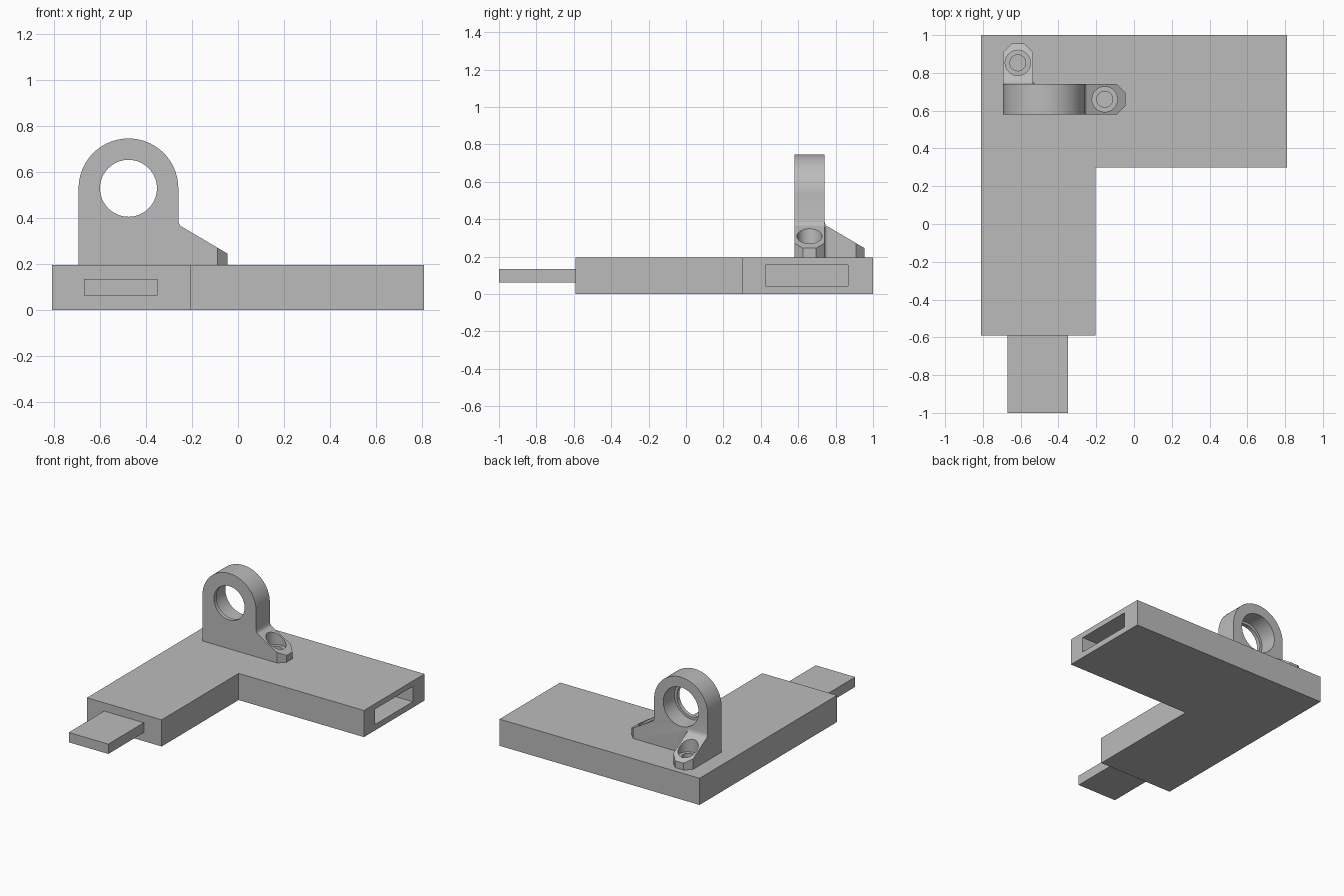
import bpy, bmesh, math
from mathutils import Vector

old = bpy.data.objects.get("Cube")
if old:
    bpy.data.objects.remove(old, do_unlink=True)

grey = bpy.data.materials.new("plain grey")
grey.use_nodes = True
colour = (0.5, 0.5, 0.5, 1)
grey.diffuse_color = colour
grey.node_tree.nodes["Principled BSDF"].inputs["Base Color"].default_value = colour

# Axis orders: (profile first, profile second, extrusion) as x, y, z indices
ORDER = {"x": (1, 2, 0), "y": (0, 2, 1), "z": (0, 1, 2)}


def prism(name, points, axis, low, high, chamfer=None):
    """Extrude a 2D profile; chamfer cuts upright edges at the far end (index, value)."""
    bm = bmesh.new()
    a, b, c = ORDER[axis]

    def vert(p, h):
        co = Vector()
        co[a], co[b], co[c] = p[0], p[1], h
        return bm.verts.new(co)

    face = bm.faces.new([vert(p, low) for p in points])
    top = bmesh.ops.extrude_face_region(bm, geom=[face])["geom"]
    shift = Vector()
    shift[c] = high - low
    bmesh.ops.translate(bm, vec=shift, verts=[v for v in top if isinstance(v, bmesh.types.BMVert)])
    bmesh.ops.recalc_face_normals(bm, faces=bm.faces)
    if chamfer:
        i, value = chamfer
        ends = [e for e in bm.edges
                if all(abs(v.co[i] - value) < 1e-4 for v in e.verts)
                and abs(e.verts[0].co.z - e.verts[1].co.z) > 0.01]
        bmesh.ops.bevel(bm, geom=ends, offset=0.045, segments=1, affect="EDGES")
    mesh = bpy.data.meshes.new(name)
    bm.to_mesh(mesh)
    bm.free()
    mesh.materials.append(grey)
    obj = bpy.data.objects.new(name, mesh)
    bpy.context.collection.objects.link(obj)
    return obj


def box(name, x0, x1, y0, y1, z0, z1):
    return prism(name, [(x0, y0), (x1, y0), (x1, y1), (x0, y1)], "z", z0, z1)


def arc(cx, cy, r, start, end, steps):
    angles = [math.radians(start + (end - start) * i / steps) for i in range(steps + 1)]
    return [(cx + r * math.cos(t), cy + r * math.sin(t)) for t in angles]


def cylinder(name, centre, r, axis, low, high):
    return prism(name, arc(*centre, r, 0, 360, 64)[:-1], axis, low, high)


def combine(target, tool, operation):
    """Apply a boolean and remove the tool."""
    mod = target.modifiers.new(operation.title(), "BOOLEAN")
    mod.operation, mod.solver, mod.object = operation, "EXACT", tool
    bpy.ops.object.select_all(action="DESELECT")
    bpy.context.view_layer.objects.active = target
    target.select_set(True)
    bpy.ops.object.modifier_apply(modifier=mod.name)
    bpy.data.objects.remove(tool, do_unlink=True)


# L-shaped base with a socket in its left end
TOP = 0.195
base = prism("base", [(-0.81, -0.59), (-0.205, -0.59), (-0.205, 0.3), (0.81, 0.3),
                      (0.81, 1), (-0.81, 1)], "z", 0, TOP)
combine(base, box("socket_cutter", 0.38, 0.9, 0.425, 0.865, 0.043, 0.155), "DIFFERENCE")

# Tongue at the front
box("tongue", -0.67, -0.35, -1, -0.59, 0.063, 0.135)

# Ring bracket with a sloping foot on its left
ring = (-0.477, 0.53)
foot_slope = [(0, 0.39), (0.003, 0.377), (0.009, 0.367), (0.02, 0.36), (0.215, 0.245), (0.215, TOP)]
side = -0.26
profile = [(-0.694, TOP)] + arc(*ring, 0.217, 180, 0, 48)
profile += [(side + d, z) for d, z in foot_slope]
bracket = prism("ring_bracket", profile, "y", 0.58, 0.74, (0, side + 0.215))

# Second foot at the back, with a small fillet against the ring wall
back = [(0.70, TOP), (0.70, 0.39)] + [(0.74 + d, z) for d, z in foot_slope]
combine(bracket, prism("back_foot", back, "x", -0.694, -0.535, (1, 0.955)), "UNION")
fillet = [(-0.55, 0.73), (-0.515, 0.73), (-0.515, 0.74)] + arc(-0.515, 0.76, 0.02, 270, 180, 6)[1:]
fillet += [(-0.55, 0.76)]
combine(bracket, prism("fillet", fillet, "z", TOP, 0.355), "UNION")

# Stepped bore through the ring: narrow lip at the front
combine(bracket, cylinder("bore_cutter", ring, 0.124, "y", 0.5, 0.8), "DIFFERENCE")
combine(bracket, cylinder("seat_cutter", ring, 0.143, "y", 0.61, 0.8), "DIFFERENCE")

# Counterbored screw holes in both feet
for centre in ((-0.155, 0.66), (-0.615, 0.853)):
    combine(bracket, cylinder("screw_cutter", centre, 0.042, "z", 0.1, 0.5), "DIFFERENCE")
    combine(bracket, cylinder("head_cutter", centre, 0.067, "z", 0.25, 0.5), "DIFFERENCE")

bpy.ops.object.select_all(action="DESELECT")
bracket.select_set(True)
bpy.context.view_layer.objects.active = bracket
bpy.ops.object.shade_smooth_by_angle(angle=math.radians(25))
